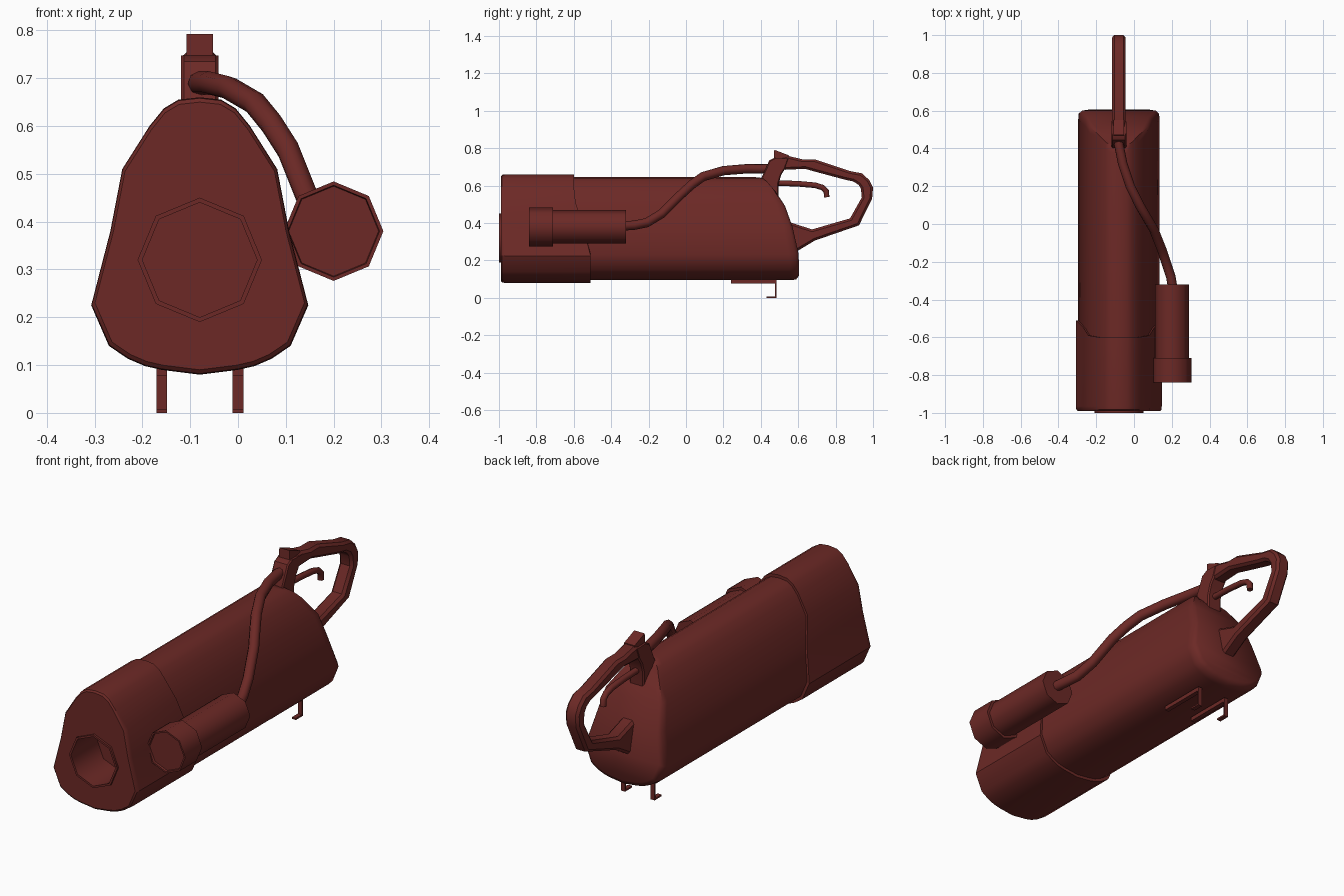
import bpy, bmesh, math

if "Cube" in bpy.data.objects:
    bpy.data.objects.remove(bpy.data.objects["Cube"])

CX = -0.08          # centre line of the tank and handle
MID_Z = 0.37
# half cross-section of the tank: (offset from centre, height)
HALF = [(0, .66), (.045, .655), (.075, .637), (.105, .60), (.162, .51), (.187, .38),
        (.227, .225), (.19, .14), (.15, .113), (.115, .098), (.08, .09), (0, .08)]
N = len(HALF) - 1

mat = bpy.data.materials.new("dark_red")
mat.diffuse_color = (0.15, 0.022, 0.019, 1)
mat.use_nodes = True
mat.node_tree.nodes["Principled BSDF"].inputs["Base Color"].default_value = mat.diffuse_color


def finish(obj, angle=35):
    obj.data.materials.append(mat)
    bpy.ops.object.select_all(action='DESELECT')
    obj.select_set(True)
    bpy.context.view_layer.objects.active = obj
    bpy.ops.object.shade_smooth_by_angle(angle=math.radians(angle))
    return obj


def make(name, bm, angle=35):
    bmesh.ops.recalc_face_normals(bm, faces=bm.faces[:])
    me = bpy.data.meshes.new(name)
    bm.to_mesh(me)
    bm.free()
    obj = bpy.data.objects.new(name, me)
    bpy.context.collection.objects.link(obj)
    return finish(obj, angle)


def tank_ring(bm, scale, y_of_z):
    right = [(x, z) for x, z in HALF]
    full = right + [(-x, z) for x, z in HALF[-2:0:-1]]
    return [bm.verts.new((CX + x * scale, y_of_z(z), MID_Z + (z - MID_Z) * scale))
            for x, z in full]


def bridge(bm, rings):
    for a, b in zip(rings, rings[1:]):
        n = len(a)
        for i in range(n):
            bm.faces.new((a[i], a[(i + 1) % n], b[(i + 1) % n], b[i]))


def cap_rows(bm, r):
    n = len(r)
    bm.faces.new((r[0], r[1], r[n - 1]))
    for i in range(1, N - 1):
        bm.faces.new((r[i], r[i + 1], r[n - i - 1], r[n - i]))
    bm.faces.new((r[N - 1], r[N], r[N + 1]))


def interp(pts):
    def f(z):
        if z <= pts[0][0]:
            return pts[0][1]
        for (a, ya), (b, yb) in zip(pts, pts[1:]):
            if z <= b:
                return ya + (yb - ya) * (z - a) / (b - a)
        return pts[-1][1]
    return f


def lathe(name, cx, cz, profile):
    """Eight-sided turned part along y; profile is (radius, y), ends closed."""
    bm = bmesh.new()
    rings = [[bm.verts.new((cx + r * math.sin(k * math.pi / 4), y,
                            cz + r * math.cos(k * math.pi / 4))) for k in range(8)]
             for r, y in profile]
    bridge(bm, rings)
    bm.faces.new(rings[0])
    bm.faces.new(rings[-1])
    return make(name, bm, 50)


def plate(name, outer, inner, half, bevel=0.0, cx=CX):
    """Side-view band between two (y, z) lines, given thickness across x."""
    bm = bmesh.new()
    rows = [[bm.verts.new((cx + s * half, *p)) for s, p in
             ((-1, o), (1, o), (1, i), (-1, i))] for o, i in zip(outer, inner)]
    bridge(bm, rows)
    bm.faces.new(rows[0])
    bm.faces.new(rows[-1])
    if bevel:
        bmesh.ops.recalc_face_normals(bm, faces=bm.faces[:])
        long_edges = [e for a, b in zip(rows, rows[1:]) for i in range(4)
                      for e in a[i].link_edges if e.other_vert(a[i]) is b[i]]
        bmesh.ops.bevel(bm, geom=long_edges, offset=bevel, segments=1, affect='EDGES')
    return make(name, bm)


def tube(name, pts, radius):
    cu = bpy.data.curves.new(name, 'CURVE')
    cu.dimensions = '3D'
    cu.bevel_depth, cu.bevel_resolution, cu.use_fill_caps = radius, 2, True
    sp = cu.splines.new('POLY')
    sp.points.add(len(pts) - 1)
    for p, co in zip(sp.points, pts):
        p.co = (*co, 1)
    obj = bpy.data.objects.new(name, cu)
    bpy.context.collection.objects.link(obj)
    bpy.ops.object.select_all(action='DESELECT')
    obj.select_set(True)
    bpy.context.view_layer.objects.active = obj
    bpy.ops.object.convert(target='MESH')
    return finish(bpy.context.object, 50)


# Main tank with rounded, sloping rear
rear = interp([(.20, .605), (.225, .60), (.38, .57), (.51, .53), (.60, .48),
               (.637, .45), (.655, .43), (.66, .42)])
bm = bmesh.new()
rings = [tank_ring(bm, .95, lambda z: -.65)]
for s, d in ((.95, .05), (.937, .016), (.86, 0)):
    rings.append(tank_ring(bm, s, lambda z, d=d: rear(z) - d))
bridge(bm, rings)
cap_rows(bm, rings[0])
cap_rows(bm, rings[-1])
make("tank_body", bm, 50)

# Front sleeve, longer along the bottom, with an opening in its face
edge = interp([(.225, -.51), (.38, -.55), (.51, -.59), (.60, -.60)])
bm = bmesh.new()
rings = [tank_ring(bm, s, f) for s, f in
         ((.965, lambda z: -.99), (.993, lambda z: -.983), (1, lambda z: -.965), (1, edge))]
bridge(bm, rings)
back = tank_ring(bm, .94, edge)
bridge(bm, [rings[-1], back])
cap_rows(bm, back)
hole = [bm.verts.new((CX + .125 * math.sin(k * math.pi / 4), -.99,
                      .32 + .125 * math.cos(k * math.pi / 4))) for k in range(8)]
loop = [bm.edges.new((hole[i], hole[(i + 1) % 8])) for i in range(8)]
front = [bm.edges.get((rings[0][i], rings[0][(i + 1) % (2 * N)])) for i in range(2 * N)]
bmesh.ops.triangle_fill(bm, use_beauty=True, edges=front + loop)
make("front_sleeve", bm)

# Octagonal nozzle opening
lathe("nozzle_opening", CX, .32,
      [(.13, -.78), (.13, -1.0), (.12, -1.0), (.12, -.80)])

# Side canister with wider front collar
lathe("side_canister", .2, .38,
      [(.09, -.32), (.09, -.71), (.104, -.71), (.104, -.84), (.096, -.84), (.094, -.83)])

# Hose from the canister to the handle
tube("hose", [(.205, -.34, .385), (.195, -.28, .388), (.172, -.21, .402), (.145, -.13, .45),
              (.105, -.03, .55), (.07, .03, .605), (.035, .09, .648), (-.02, .20, .68),
              (-.06, .32, .69), (CX, .42, .69), (CX, .46, .69)], .025)

# Rear handle loop
plate("handle_loop",
      [(.49, .745), (.55, .758), (.626, .74), (.69, .74), (.877, .678), (.94, .666), (.98, .63),
       (1.0, .59), (.995, .53), (.925, .388), (.69, .307), (.594, .25), (.54, .23)],
      [(.49, .69), (.53, .685), (.636, .69), (.69, .675), (.85, .632), (.893, .623), (.922, .605),
       (.935, .585), (.94, .537), (.877, .425), (.674, .366), (.556, .404), (.50, .42)],
      .036, .012)

# Handle post rising from the tank
plate("handle_post",
      [(.40, .60), (.40, .635), (.43, .70), (.445, .735), (.47, .748)],
      [(.495, .50), (.495, .61), (.51, .66), (.53, .69), (.55, .745)], .039, .006)
plate("top_button", [(.468, .72), (.472, .792)], [(.55, .72), (.55, .762)], .028)

# Trigger lever inside the handle
tube("trigger_lever", [(CX, .47, .615), (CX, .60, .61), (CX, .69, .602), (CX, .73, .59),
                       (CX, .75, .57), (CX, .752, .538)], .015)

# Two bent strip feet under the tank
for side, x in (("left", -.159), ("right", 0.0)):
    plate(side + "_foot",
          [(.24, .098), (.484, .098), (.484, 0), (.43, 0)],
          [(.24, .078), (.477, .078), (.477, .008), (.43, .008)], .011, cx=x)
